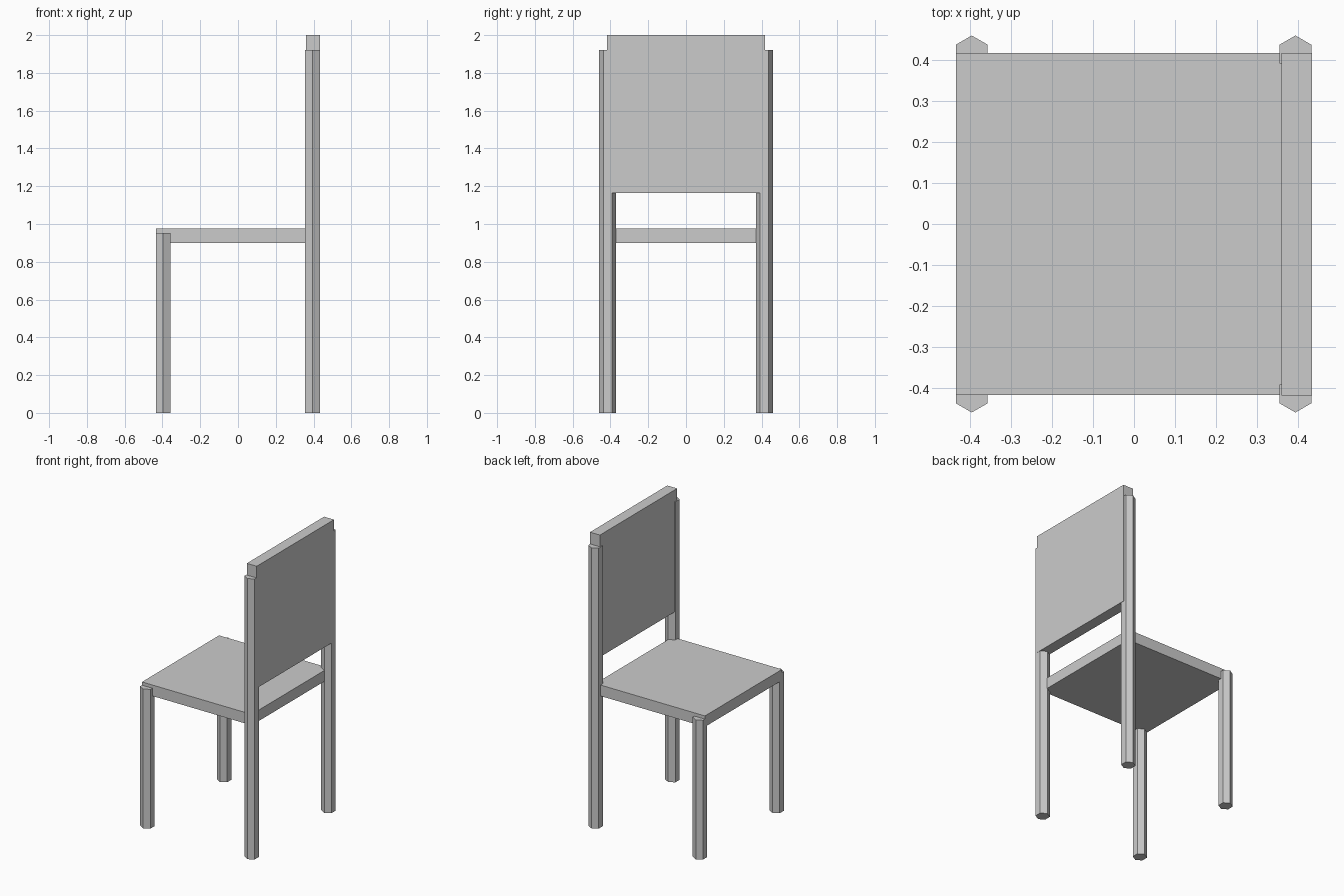
import bpy
import math

if "Cube" in bpy.data.objects:
    bpy.data.objects.remove(bpy.data.objects["Cube"])


def box(name, lo, hi):
    size = [b - a for a, b in zip(lo, hi)]
    centre = [(a + b) / 2 for a, b in zip(lo, hi)]
    bpy.ops.mesh.primitive_cube_add(size=1, location=centre)
    ob = bpy.context.object
    ob.name = name
    for v in ob.data.vertices:
        v.co = [c * s for c, s in zip(v.co, size)]
    return ob


def hex_leg(name, x, y, height):
    # six-sided post with corners pointing along y
    bpy.ops.mesh.primitive_cylinder_add(vertices=6, radius=0.045, depth=height,
                                        location=(x, y, height / 2))
    ob = bpy.context.object
    ob.name = name
    # make sure a corner lies on the y axis
    v = max(ob.data.vertices, key=lambda p: p.co.y)
    if abs(v.co.x) > 0.001:
        for p in ob.data.vertices:
            p.co.x, p.co.y = -p.co.y, p.co.x
    return ob


# Seat slab
box("seat", (-0.435, -0.417, 0.90), (0.395, 0.417, 0.975))

# Backrest panel
box("backrest", (0.36, -0.419, 1.165), (0.435, 0.417, 2.0))

# Short seat legs and tall backrest legs, one of each per side
for side, label in ((-1, "right"), (1, "left")):
    hex_leg("short_leg_" + label, -0.396, side * 0.415, 0.953)
    hex_leg("tall_leg_" + label, 0.394, side * 0.415, 1.92)
